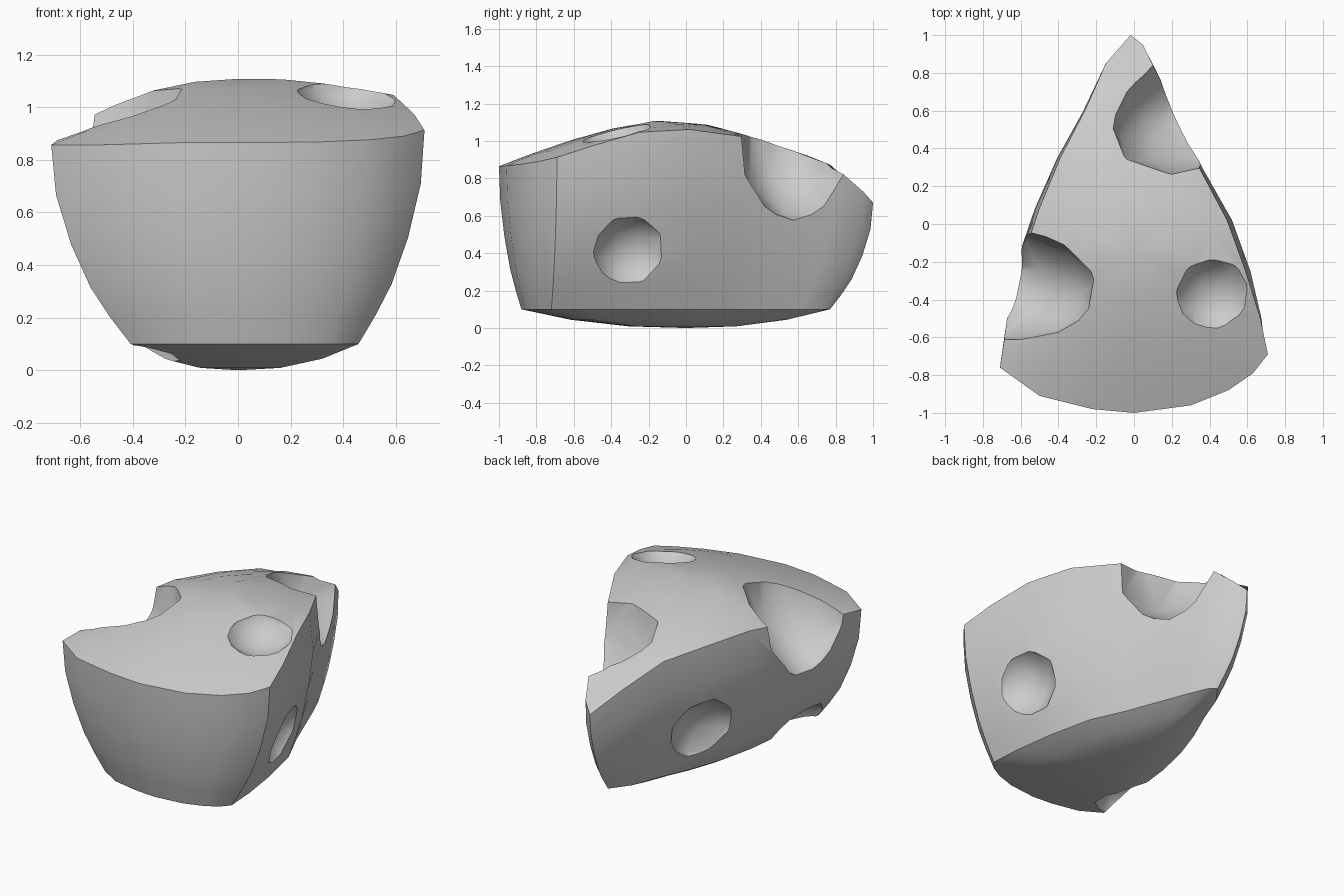
import bpy, bmesh

if "Cube" in bpy.data.objects:
    bpy.data.objects.remove(bpy.data.objects["Cube"])

# Plan outline of the wedge at its widest, counter-clockwise from the left front corner
OUTLINE = [(-.71, -.76), (-.5, -.91), (-.22, -.98), (0, -1), (.3, -.96), (.5, -.88),
           (.63, -.79), (.71, -.69), (.69, -.5), (.63, -.25), (.53, .02), (.37, .3),
           (.25, .55), (.13, .8), (.05, .95), (-.02, 1), (-.16, .85), (-.28, .6),
           (-.42, .35), (-.54, .08), (-.62, -.15), (-.69, -.5)]
CREST = [(-1, .865), (-.7, .98), (-.4, 1.065), (-.18, 1.11), (.1, 1.09), (.3, 1.04),
         (.6, .95), (.8, .86), (.93, .75), (1, .67)]
LEFT_FALL = [(-1, .15), (-.76, .2), (-.3, .43), (1, .43)]
RIM_NARROW = [(-.7, 1), (-.3, .94), (0, .93), (1, .93)]
FOOT_Y = [(-1, -.88), (-.7, -.73), (0, 0), (1, .77)]
FLANK = [(0, 1), (.13, .75), (.28, .5), (.5, .25), (.75, .06)]  # height, inset


def interp(table, t):
    if t <= table[0][0]:
        return table[0][1]
    for (a, va), (b, vb) in zip(table, table[1:]):
        if t <= b:
            return va + (vb - va) * (t - a) / (b - a)
    return table[-1][1]


def top_z(x, y):
    return interp(CREST, y) - (.14 if x > 0 else interp(LEFT_FALL, y)) * x * x


def foot(x, y):
    return x * .61 + .025, interp(FOOT_Y, y)


# Rings from the underside centre, up the flanks, and in over the domed top
rings = []
for s in (.35, .7):
    rings.append([(foot(x, y)[0] * s, foot(x, y)[1] * s, .1 * s ** 2.3) for x, y in OUTLINE])
for u, k in FLANK:
    ring = []
    for x, y in OUTLINE:
        fx, fy = foot(x, y)
        ring.append((x + (fx - x) * k, y + (fy - y) * k, .1 + (top_z(x, y) - .1) * u))
    rings.append(ring)
rim = [(x * interp(RIM_NARROW, y), y) for x, y in OUTLINE]
for s in (1, .8, .55, .28):
    pts = [(x * s, -.15 + (y + .15) * s) for x, y in rim]
    rings.append([(x, y, top_z(x, y)) for x, y in pts])

bm = bmesh.new()
loops = [[bm.verts.new(p) for p in r] for r in rings]
n = len(OUTLINE)
for a, b in zip(loops, loops[1:]):
    for i in range(n):
        j = (i + 1) % n
        bm.faces.new((a[i], a[j], b[j], b[i]))
for loop, centre in ((loops[0][::-1], (0, 0, 0)), (loops[-1], (0, -.15, top_z(0, -.15)))):
    c = bm.verts.new(centre)
    for i in range(n):
        bm.faces.new((loop[i], loop[(i + 1) % n], c))
bmesh.ops.recalc_face_normals(bm, faces=bm.faces)
mesh = bpy.data.meshes.new("wedge")
bm.to_mesh(mesh)
bm.free()
wedge = bpy.data.objects.new("wedge", mesh)
bpy.context.collection.objects.link(wedge)

# Shallow scooped holes: centre, radius, squash along the wedge edge, turn about z
HOLES = [((-.77, -.31, 1.13), .58, .58, -.12), ((.43, -.4, 1.17), .235, 1, .4),
         ((.36, .64, 1.05), .51, .66, .42), ((.655, -.28, .38), .23, 1, .4),
         ((-.48, .39, .36), .27, 1, .4), ((-.45, -.53, .05), .23, 1, .4)]
for centre, radius, squash, turn in HOLES:
    bpy.ops.mesh.primitive_ico_sphere_add(subdivisions=2, radius=radius * 1.02, location=centre,
                                          rotation=(0, 0, turn))
    cutter = bpy.context.object
    cutter.name = "hole_cutter"
    cutter.scale.y = squash
    cutter.hide_render = True
    mod = wedge.modifiers.new("hole", 'BOOLEAN')
    mod.operation = 'DIFFERENCE'
    mod.solver = 'EXACT'
    mod.object = cutter
    bpy.context.view_layer.objects.active = wedge
    bpy.ops.object.modifier_apply(modifier=mod.name)
    bpy.data.objects.remove(cutter)

# Smooth faces, crisp rims
bpy.ops.object.select_all(action='DESELECT')
wedge.select_set(True)
bpy.context.view_layer.objects.active = wedge
bpy.ops.object.shade_smooth_by_angle(angle=.6)
